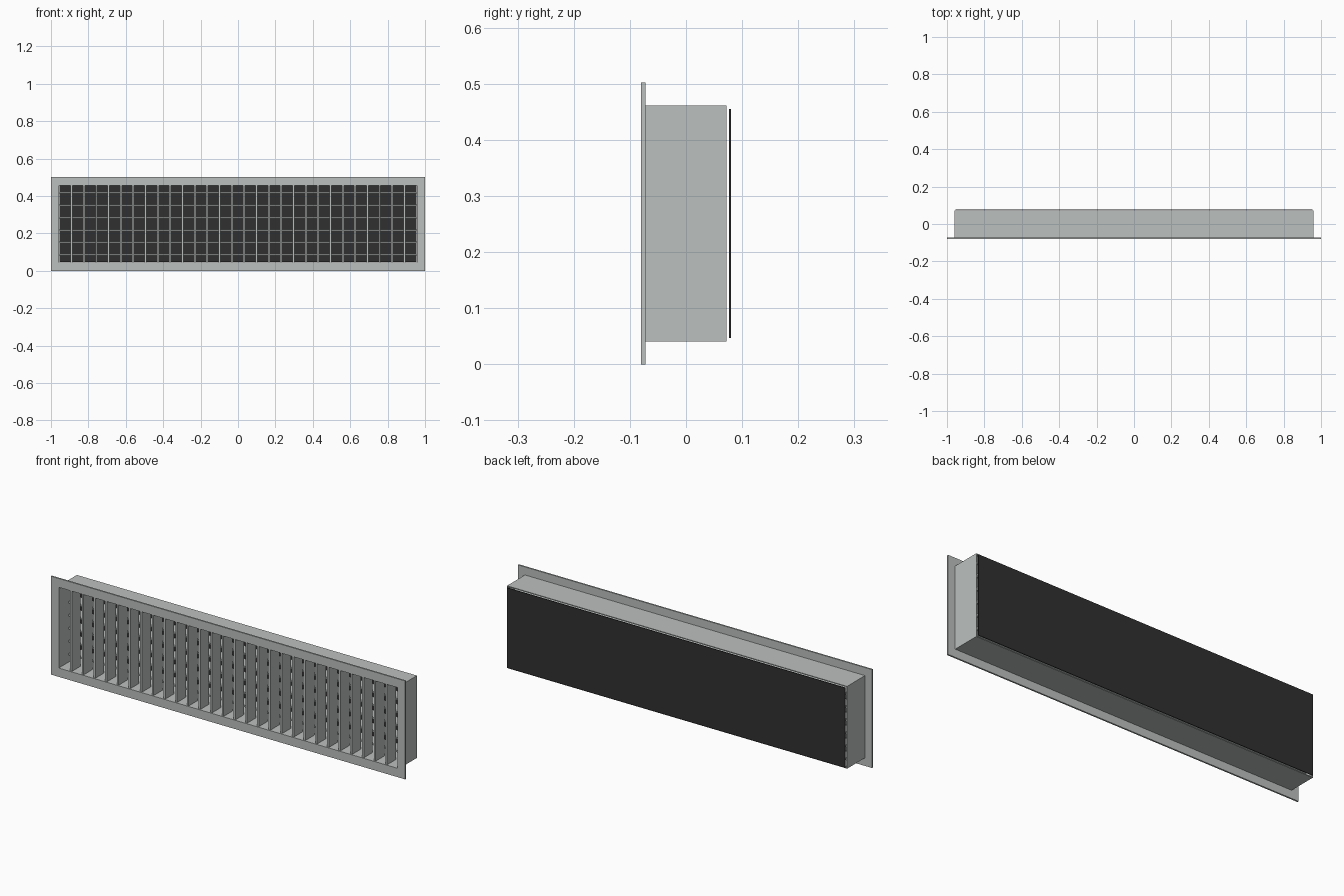
import bpy, bmesh

if "Cube" in bpy.data.objects:
    bpy.data.objects.remove(bpy.data.objects["Cube"])


def material(name, color):
    m = bpy.data.materials.new(name)
    m.diffuse_color = (*color, 1)
    m.use_nodes = True
    m.node_tree.nodes["Principled BSDF"].inputs["Base Color"].default_value = m.diffuse_color
    return m


ALUMINIUM = material("aluminium grey", (0.50, 0.53, 0.52))
BLACK = material("matte black", (0.03, 0.03, 0.03))


def finish(name, bm, mat):
    bmesh.ops.recalc_face_normals(bm, faces=bm.faces)
    mesh = bpy.data.meshes.new(name)
    bm.to_mesh(mesh)
    bm.free()
    mesh.materials.append(mat)
    obj = bpy.data.objects.new(name, mesh)
    bpy.context.collection.objects.link(obj)
    return obj


def box(name, x0, x1, y0, y1, z0, z1, mat):
    bm = bmesh.new()
    bmesh.ops.create_cube(bm, size=1)
    for v in bm.verts:
        v.co = ((x0 + x1) / 2 + v.co.x * (x1 - x0),
                (y0 + y1) / 2 + v.co.y * (y1 - y0),
                (z0 + z1) / 2 + v.co.z * (z1 - z0))
    return finish(name, bm, mat)


def rect_tube(name, outer, inner, y0, y1, mat):
    """Rectangular ring (half width, half height) around z = MID, running in y."""
    bm = bmesh.new()
    loops = []
    for (w, h), y in ((outer, y0), (outer, y1), (inner, y1), (inner, y0)):
        loops.append([bm.verts.new((sx * w, y, MID + sz * h))
                      for sx, sz in ((-1, -1), (1, -1), (1, 1), (-1, 1))])
    for a, b in zip(loops, loops[1:] + loops[:1]):
        for i in range(4):
            j = (i + 1) % 4
            bm.faces.new((a[i], a[j], b[j], b[i]))
    return finish(name, bm, mat)


MID = 0.251
OPEN_W, OPEN_H = 0.956, 0.206

# Front flange and the duct collar behind it
rect_tube("front_flange", (1.0, 0.251), (OPEN_W, OPEN_H), -0.08, -0.072, ALUMINIUM)
rect_tube("duct_collar", (0.96, 0.21), (OPEN_W, OPEN_H), -0.072, 0.072, ALUMINIUM)

# Upright blades in the front half
CELLS = 29
PITCH_X = 2 * OPEN_W / CELLS
for i in range(1, CELLS):
    x = -OPEN_W + i * PITCH_X
    box(f"upright_blade_{i}", x - 0.005, x + 0.005, -0.075, -0.004,
        MID - OPEN_H, MID + OPEN_H, ALUMINIUM)

# Level blades in the rear half
for i in range(6):
    z = MID + (i - 2.5) * 0.0665
    box(f"level_blade_{i + 1}", -OPEN_W, OPEN_W, 0.0, 0.07,
        z - 0.004, z + 0.004, ALUMINIUM)

# Dark backing plate, slightly clear of the collar
box("backing_plate", -0.955, 0.955, 0.0765, 0.08, 0.047, 0.455, BLACK)
